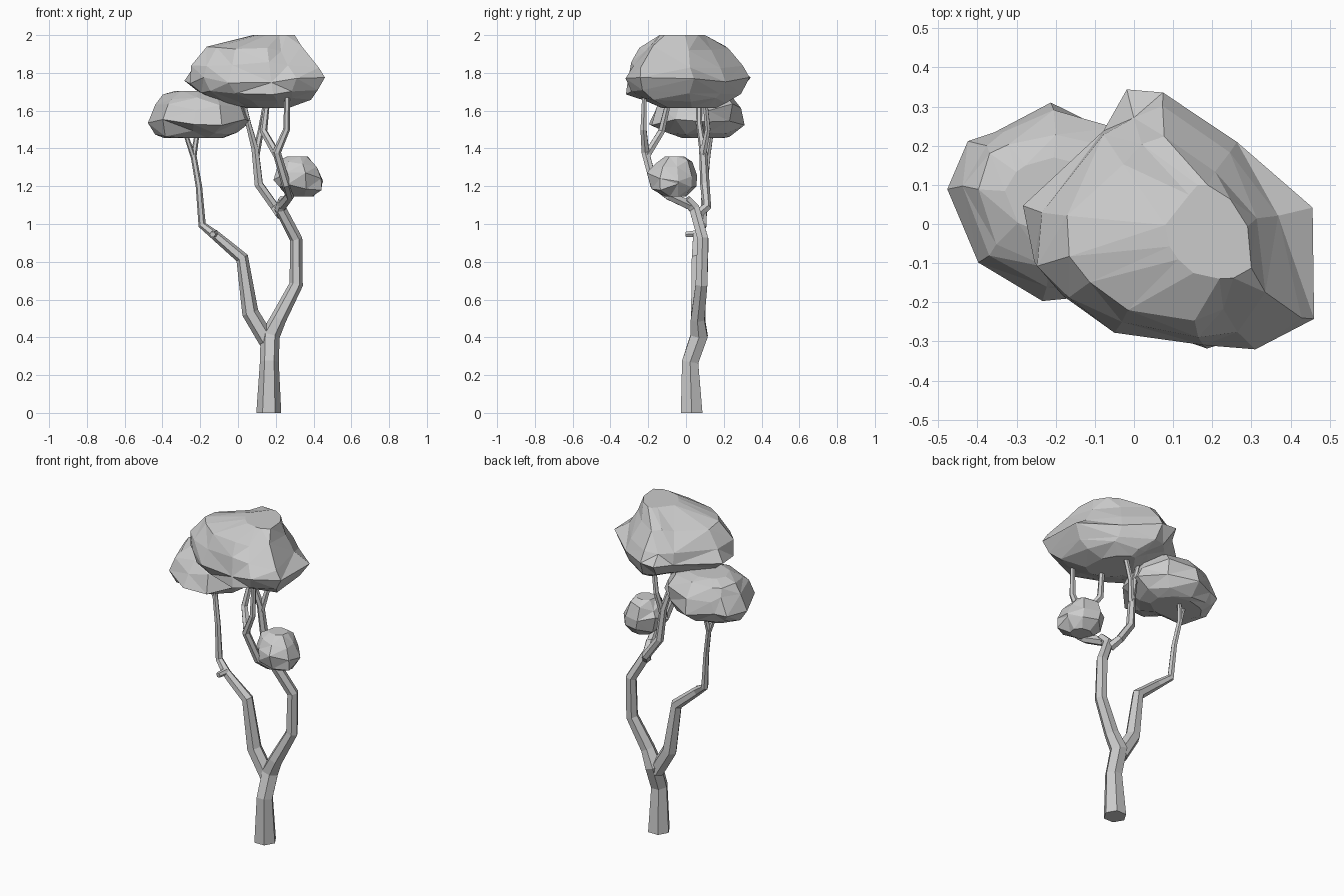
import bpy, bmesh, math, random
from mathutils import Vector

random.seed(4)


def finish(name, bm):
    bmesh.ops.recalc_face_normals(bm, faces=bm.faces)
    me = bpy.data.meshes.new(name)
    bm.to_mesh(me)
    bm.free()
    ob = bpy.data.objects.new(name, me)
    bpy.context.collection.objects.link(ob)
    return ob


def bridge(bm, rings):
    """Skin consecutive rings and cap both ends."""
    n = len(rings[0])
    for a, b in zip(rings, rings[1:]):
        for i in range(n):
            j = (i + 1) % n
            bm.faces.new((a[i], a[j], b[j], b[i]))
    bm.faces.new(rings[0])
    bm.faces.new(rings[-1])


def limb(name, path, sides=6):
    """Faceted tapering tube through (x, y, z, radius) stations."""
    bm = bmesh.new()
    pts = [Vector(p[:3]) for p in path]
    u, rings = Vector((1, 0, 0)), []
    for i, p in enumerate(pts):
        d0 = (p - pts[max(i - 1, 0)]).normalized()
        d1 = (pts[min(i + 1, len(pts) - 1)] - p).normalized()
        t = (d0 + d1).normalized()
        if p.z == 0:
            t = Vector((0, 0, 1))
        u = (u - t * u.dot(t)).normalized()
        v = t.cross(u)
        rings.append([bm.verts.new(p + path[i][3] * (
            u * math.cos(math.tau * k / sides) + v * math.sin(math.tau * k / sides)))
            for k in range(sides)])
    bridge(bm, rings)
    return finish(name, bm)


def foliage(name, plan, levels, jitter):
    """Loft a plan outline through (z, x0, x1, y0, y1) bounds, with rough facets."""
    xs, ys = [p[0] for p in plan], [p[1] for p in plan]
    bm = bmesh.new()
    rings = []
    for k, (z, x0, x1, y0, y1) in enumerate(levels):
        end = k in (0, len(levels) - 1)
        ring = []
        for x, y in plan:
            fx = (x - min(xs)) / (max(xs) - min(xs))
            fy = (y - min(ys)) / (max(ys) - min(ys))
            j = 0 if end else jitter
            s = 1 + random.uniform(-3, 1.2) * j
            cx, cy = (x0 + x1) / 2, (y0 + y1) / 2
            ring.append(bm.verts.new((
                cx + (x0 + fx * (x1 - x0) - cx) * s,
                cy + (y0 + fy * (y1 - y0) - cy) * s,
                z + random.uniform(-j, j) * 0.5)))
        rings.append(ring)
    bridge(bm, rings)
    bmesh.ops.triangulate(bm, faces=bm.faces)
    return finish(name, bm)


# Trunk, continuing into the right-hand main limb
limb("trunk", [(.163, .03, 0, .066), (.166, .022, .27, .05), (.17, .07, .41, .052),
               (.215, .062, .50, .042), (.308, .082, .68, .036), (.308, .09, .92, .033),
               (.225, .045, 1.08, .032), (.24, .0, 1.13, .027)])

# Left main limb with its stub and twigs
limb("left_limb", [(.155, .065, .38, .045), (.065, .065, .53, .044), (.022, .06, .82, .034),
                   (-.12, .06, .94, .026), (-.19, .09, .995, .021), (-.207, .10, 1.2, .017),
                   (-.235, .115, 1.36, .016), (-.21, .14, 1.52, .012)])
limb("left_stub", [(-.12, .06, .95, .02), (-.135, .0, .945, .016)])
limb("left_twig", [(-.235, .115, 1.35, .014), (-.275, .10, 1.47, .012), (-.28, .09, 1.52, .01)])

# Inner upper limb and fork
limb("inner_limb", [(.225, .06, 1.05, .028), (.195, .11, 1.09, .025), (.11, .10, 1.21, .025),
                    (.09, .09, 1.40, .021), (.055, .07, 1.53, .016), (.025, .07, 1.66, .014)])
limb("inner_twig", [(.095, .09, 1.37, .02), (.122, .115, 1.5, .016), (.15, .10, 1.66, .014)])

# Front upper limb and fork
limb("front_limb", [(.235, .02, 1.10, .028), (.275, -.09, 1.15, .026), (.255, -.17, 1.21, .024),
                    (.205, -.215, 1.38, .023), (.257, -.225, 1.5, .018), (.26, -.22, 1.68, .014)])
limb("front_twig", [(.21, -.21, 1.36, .022), (.135, -.13, 1.49, .02), (.155, -.09, 1.66, .015)])

# Large crown
foliage("large_crown",
        [(-.32, .05), (-.1, .26), (-.02, .33), (.07, .33), (.28, .23), (.44, .04), (.475, -.25),
         (.31, -.32), (.18, -.325), (-.06, -.285), (-.2, -.19), (-.28, -.1)],
        [(1.615, .04, .27, -.13, .16), (1.655, -.08, .38, -.22, .22), (1.70, -.25, .44, -.31, .28),
         (1.76, -.315, .478, -.33, .335), (1.84, -.27, .43, -.31, .29),
         (1.93, -.19, .355, -.24, .22), (2.0, .08, .3, -.14, .1)], .035)

# Middle crown
foliage("middle_crown",
        [(-.48, .1), (-.42, .22), (-.37, .26), (-.22, .31), (-.05, .26), (.04, .12),
         (.03, -.05), (-.1, -.17), (-.24, -.18), (-.41, -.1)],
        [(1.455, -.39, -.08, -.02, .2), (1.48, -.44, -.01, -.1, .25), (1.54, -.485, .06, -.19, .30),
         (1.62, -.45, .04, -.17, .30), (1.675, -.41, .01, -.11, .24), (1.705, -.33, -.08, -.03, .17)],
        .04)

# Small crown
foliage("small_crown",
        [(math.cos(a), math.sin(a)) for a in (math.tau * (k + .3) / 8 for k in range(8))],
        [(1.145, .27, .40, -.11, .0), (1.19, .21, .455, -.19, .05), (1.25, .185, .46, -.20, .06),
         (1.315, .21, .425, -.165, .03), (1.358, .26, .37, -.11, -.01)], .05)
